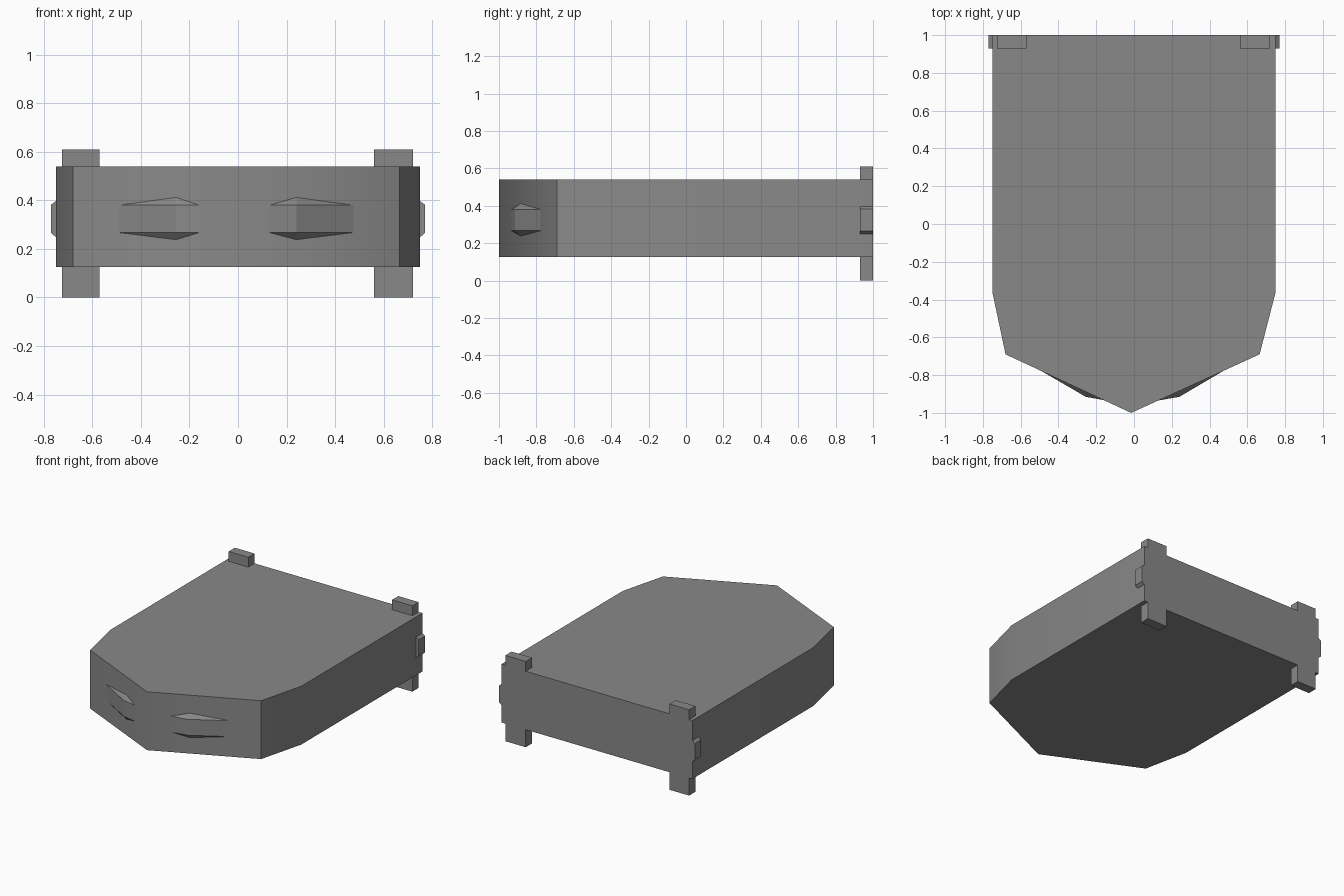
import bpy, bmesh, math

cube = bpy.data.objects.get("Cube")
if cube:
    bpy.data.objects.remove(cube, do_unlink=True)

grey = bpy.data.materials.new("mid grey")
grey.use_nodes = True
colour = (0.25, 0.25, 0.25, 1)
grey.diffuse_color = colour
grey.node_tree.nodes["Principled BSDF"].inputs["Base Color"].default_value = colour


def finish(name, bm):
    bmesh.ops.recalc_face_normals(bm, faces=bm.faces)
    mesh = bpy.data.meshes.new(name)
    bm.to_mesh(mesh)
    bm.free()
    mesh.materials.append(grey)
    obj = bpy.data.objects.new(name, mesh)
    bpy.context.collection.objects.link(obj)
    return obj


def hull(name, points):
    bm = bmesh.new()
    for p in points:
        bm.verts.new(p)
    bmesh.ops.convex_hull(bm, input=bm.verts)
    bmesh.ops.dissolve_limit(bm, angle_limit=0.02, verts=bm.verts, edges=bm.edges)
    return finish(name, bm)


def box(name, x0, x1, y0, y1, z0, z1):
    return hull(name, [(x, y, z) for x in (x0, x1) for y in (y0, y1) for z in (z0, z1)])


# Body: pointed slab with tapered shoulders
outline = [(-0.75, 1), (-0.75, -0.36), (-0.68, -0.69), (-0.015, -1),
           (0.665, -0.69), (0.75, -0.36), (0.75, 1)]
bm = bmesh.new()
base = bm.faces.new([bm.verts.new((x, y, 0.125)) for x, y in outline])
top = bmesh.ops.extrude_face_region(bm, geom=[base], use_keep_orig=True)
bmesh.ops.translate(bm, vec=(0, 0, 0.415),
                    verts=[v for v in top["geom"] if isinstance(v, bmesh.types.BMVert)])
body = finish("body", bm)
bpy.context.view_layer.objects.active = body
body.select_set(True)
bpy.ops.object.shade_smooth_by_angle(angle=math.radians(51))
body.select_set(False)


# Faceted bulges on the two nose faces
def bulge(name, outer_x, peak_x, inner_x, shoulder_x):
    def wall(x):
        return -1 + 0.31 * (x + 0.015) / (shoulder_x + 0.015)
    ridge = [(x, y, z) for z in (0.267, 0.38) for x, y in
             ((outer_x, wall(outer_x)), (peak_x, -0.915), (inner_x, wall(inner_x)))]
    tips = [(peak_x, wall(peak_x), z) for z in (0.238, 0.412)]
    hull(name, ridge + tips)


bulge("right_nose_bulge", -0.49, -0.255, -0.16, -0.68)
bulge("left_nose_bulge", 0.475, 0.24, 0.13, 0.665)

# Rear posts and bevelled side tabs
box("right_rear_post", -0.725, -0.57, 0.93, 1, 0, 0.61)
box("left_rear_post", 0.56, 0.72, 0.93, 1, 0, 0.61)
for side, name in ((-1, "right_side_tab"), (1, "left_side_tab")):
    hull(name, [(side * x, y, z) for y in (0.93, 1)
                for x, z in ((0.74, 0.24), (0.77, 0.265), (0.77, 0.382), (0.74, 0.405))])
